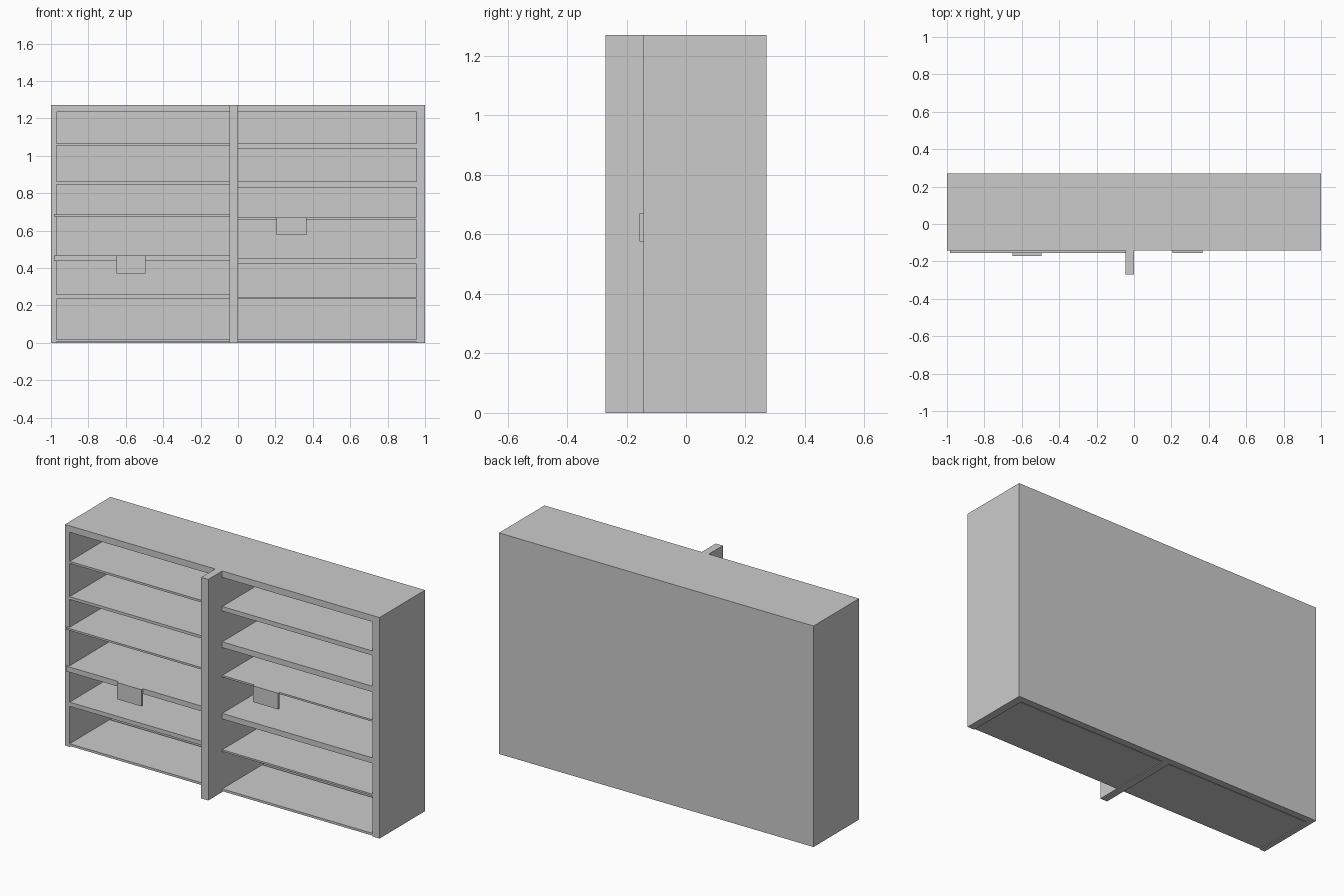
import bpy

if "Cube" in bpy.data.objects:
    bpy.data.objects.remove(bpy.data.objects["Cube"])

grey = bpy.data.materials.new("plain grey")
grey.use_nodes = True
grey.diffuse_color = (0.6, 0.6, 0.6, 1)
grey.node_tree.nodes["Principled BSDF"].inputs["Base Color"].default_value = (0.6, 0.6, 0.6, 1)


def box(name, x, y, z):
    """Box spanning the (low, high) pairs on each axis."""
    bpy.ops.mesh.primitive_cube_add(size=1, location=[sum(p) / 2 for p in (x, y, z)])
    ob = bpy.context.object
    ob.name = name
    ob.scale = [p[1] - p[0] for p in (x, y, z)]
    bpy.ops.object.transform_apply(location=False, rotation=False, scale=True)
    ob.data.materials.append(grey)
    return ob


FRONT, INNER, BACK, TOP = -0.143, 0.23, 0.27, 1.27
LEDGE = -0.156
LINTEL = 1.233
bays = {"right": (-0.97, -0.045), "left": (0.0, 0.955)}

# Outer case
box("right_side_panel", (-1, -0.97), (FRONT, INNER), (0, TOP))
box("left_side_panel", (0.955, 1), (FRONT, INNER), (0, TOP))
box("back_panel", (-1, 1), (INNER, BACK), (0, TOP))
box("centre_divider", (-0.045, 0), (-0.27, INNER), (0, TOP))

# Top and floor boards; the floor stops just short of the back panel
for side, span in bays.items():
    box(side + "_top_board", span, (FRONT, INNER), (LINTEL, TOP))
    box(side + "_floor_board", span, (FRONT, INNER - 0.01), (0.005, 0.018))

# Shelves as (underside, top) heights
shelves = {
    "right": [(0.233, 0.257), (0.436, 0.466), (0.676, 0.687), (0.847, 0.863), (1.054, 1.066)],
    "left": [(0.233, 0.243), (0.42, 0.452), (0.66, 0.67), (0.83, 0.863), (1.04, 1.066)],
}
for side, heights in shelves.items():
    for i, z in enumerate(heights):
        box(f"{side}_shelf_{i + 1}", bays[side], (FRONT, INNER), z)

# Two shelves carry a projecting front strip
for i in (1, 2):
    box(f"shelf_front_strip_{i}", (-0.983, -0.045), (LEDGE, FRONT), shelves["right"][i])

# Hanging label plates
box("right_label_plate", (-0.65, -0.495), (-0.17, LEDGE), (0.37, 0.466))
box("left_label_plate", (0.205, 0.365), (LEDGE, FRONT), (0.577, 0.67))
